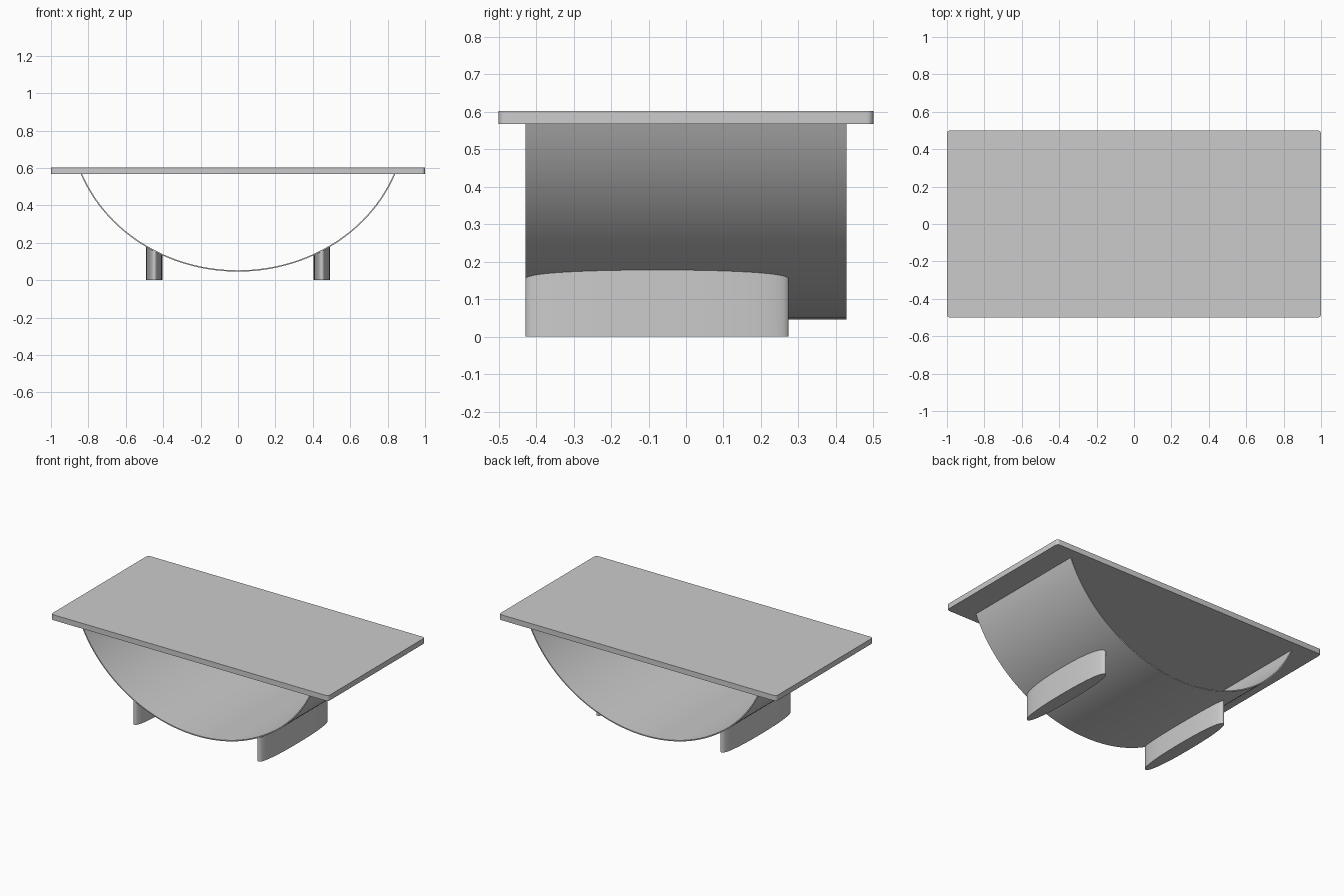
import bpy, bmesh, math

if "Cube" in bpy.data.objects:
    bpy.data.objects.remove(bpy.data.objects["Cube"])

TOP_Z, UNDER_Z = 0.602, 0.567


def shell_z(x, a=0.90, b=0.813, z0=0.046):
    """Height of the elliptical shell's outer face at x."""
    return z0 + b * (1 - math.sqrt(1 - (x / a) ** 2))


def make_object(name, bm, angle=30):
    bmesh.ops.recalc_face_normals(bm, faces=bm.faces)
    mesh = bpy.data.meshes.new(name)
    bm.to_mesh(mesh)
    bm.free()
    ob = bpy.data.objects.new(name, mesh)
    bpy.context.collection.objects.link(ob)
    bpy.ops.object.select_all(action='DESELECT')
    ob.select_set(True)
    bpy.context.view_layer.objects.active = ob
    bpy.ops.object.shade_smooth_by_angle(angle=math.radians(angle))
    return ob


# Table top: thin slab with slightly rounded vertical corners
bm = bmesh.new()
bmesh.ops.create_cube(bm, size=1)
for v in bm.verts:
    v.co.x *= 2
    v.co.z = TOP_Z if v.co.z > 0 else UNDER_Z
corners = [e for e in bm.edges if abs(e.verts[0].co.z - e.verts[1].co.z) > 0.01]
bmesh.ops.bevel(bm, geom=corners, offset=0.018, segments=5, profile=0.5, affect='EDGES')
make_object("table_top", bm)

# Curved base shell: thin elliptical trough open at front and back
bm = bmesh.new()
N, THICK, HALF_Y = 72, 0.007, 0.428
t_end = math.asin(0.842 / 0.90)
outer, inner = [], []
for i in range(N + 1):
    t = -t_end + 2 * t_end * i / N
    x = 0.90 * math.sin(t)
    outer.append((x, shell_z(x)))
    nx, nz = -0.813 * math.sin(t), 0.90 * math.cos(t)
    n = math.hypot(nx, nz)
    inner.append((x + THICK * nx / n, shell_z(x) + THICK * nz / n))
# both ends finish just inside the slab
for side in (outer, inner):
    for k in (0, -1):
        side[k] = (side[k][0], UNDER_Z + 0.004)
rows = [[bm.verts.new((x, y, z)) for x, z in side]
        for side, y in ((outer, -HALF_Y), (outer, HALF_Y), (inner, HALF_Y), (inner, -HALF_Y))]
for r in range(4):
    a, b = rows[r], rows[(r + 1) % 4]
    for i in range(N):
        bm.faces.new((a[i], a[i + 1], b[i + 1], b[i]))
for k in (0, -1):
    bm.faces.new([row[k] for row in rows])
make_object("base_shell", bm)


# Legs: long oval feet whose tops follow the shell curve
def make_leg(name, side):
    bm = bmesh.new()
    cx, cy, rx, ry, n, power = 0.448, -0.077, 0.043, 0.351, 64, 2 / 2.3
    low, high = [], []
    for i in range(n):
        t = 2 * math.pi * i / n
        c, s = math.cos(t), math.sin(t)
        x = cx + rx * math.copysign(abs(c) ** power, c)
        y = cy + ry * math.copysign(abs(s) ** power, s)
        low.append(bm.verts.new((side * x, y, 0)))
        high.append(bm.verts.new((side * x, y, shell_z(x) + 0.002)))
    for i in range(n):
        j = (i + 1) % n
        bm.faces.new((low[i], low[j], high[j], high[i]))
    bm.faces.new(low)
    # top cap in strips along y, matching the shell's curve
    for i in range(n // 2):
        strip = [high[i], high[i + 1], high[-(i + 1)], high[-i]]
        bm.faces.new(list(dict.fromkeys(strip)))
    make_object(name, bm)


make_leg("right_leg", 1)
make_leg("left_leg", -1)
